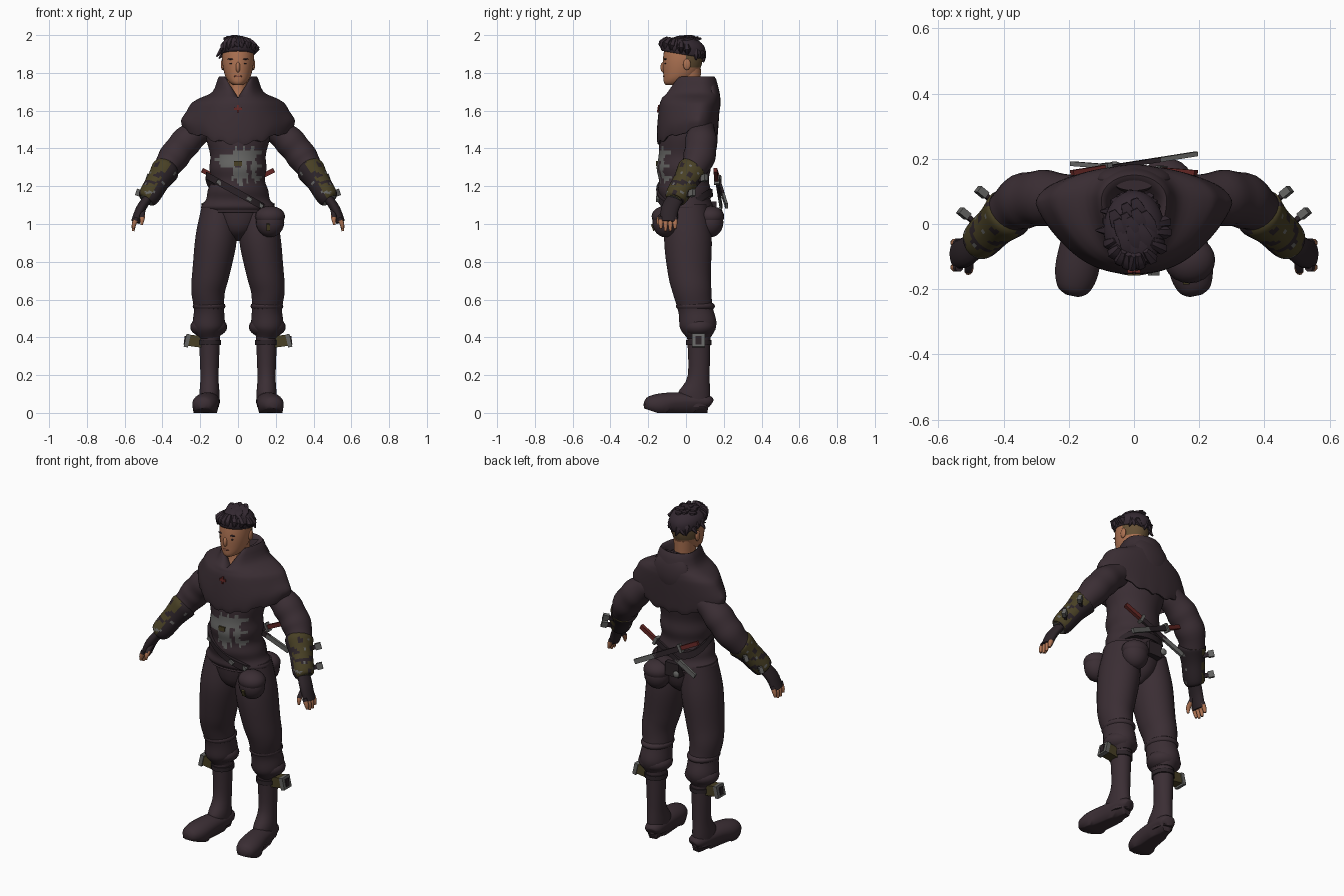
import bpy, bmesh, math, random
from mathutils import Vector

random.seed(4)
default_cube = bpy.data.objects.get("Cube")
if default_cube:
    bpy.data.objects.remove(default_cube)


def material(name, *rgb):
    mat = bpy.data.materials.new(name)
    mat.use_nodes = True
    mat.diffuse_color = (*rgb, 1)
    mat.node_tree.nodes["Principled BSDF"].inputs["Base Color"].default_value = (*rgb, 1)
    return mat


CLOTH = material("plum_cloth", .043, .027, .034)
LEATHER = material("dark_leather", .025, .017, .021)
SKIN = material("skin", .42, .17, .085)
HAIR = material("dark_hair", .034, .022, .031)
STUBBLE = material("shaved_hair", .13, .08, .035)
OLIVE = material("olive_leather", .065, .051, .018)
STEEL = material("grey_steel", .13, .13, .125)
RED = material("red_wrap", .13, .02, .018)
LIP = material("lips", .27, .09, .055)


def finish(name, bm, mats, mirror=False, rule=None):
    bmesh.ops.recalc_face_normals(bm, faces=bm.faces)
    mesh = bpy.data.meshes.new(name)
    bm.to_mesh(mesh)
    bm.free()
    for mat in mats if isinstance(mats, list) else [mats]:
        mesh.materials.append(mat)
    for face in mesh.polygons:
        face.use_smooth = True
        if rule:
            face.material_index = int(rule(face.center, face.normal))
    mesh.set_sharp_from_angle(angle=math.radians(50))
    ob = bpy.data.objects.new(name, mesh)
    bpy.context.collection.objects.link(ob)
    if mirror:
        ob.modifiers.new("mirror", 'MIRROR').use_mirror_merge = False
    return ob


def spline(rows, steps):
    """Catmull-Rom interpolation between rows of numbers."""
    out = []
    for i in range(len(rows) - 1):
        before, start, end = rows[max(i - 1, 0)], rows[i], rows[i + 1]
        after = rows[min(i + 2, len(rows) - 1)]
        for s in range(steps):
            t = s / steps
            out.append([b + t / 2 * (c - a + t * (2 * a - 5 * b + 4 * c - d + t * (3 * (b - c) + d - a)))
                        for a, b, c, d in zip(before, start, end, after)])
    return out + [rows[-1]]


def bridge(name, rings, mats, **options):
    bm = bmesh.new()
    loops = [[bm.verts.new(co) for co in ring] for ring in rings]
    for low, high in zip(loops, loops[1:]):
        for i in range(len(low)):
            bm.faces.new((low[i - 1], low[i], high[i], high[i - 1]))
    bm.faces.new(loops[0])
    bm.faces.new(loops[-1])
    return finish(name, bm, mats, **options)


def ripple(folds, index, count):
    """Cloth folds: a small wave in the radius along the part."""
    return 1 + .03 * math.sin(math.tau * folds * index / count)


def body(name, rows, mats, sides=32, steps=4, cx=0, middle=.5, folds=0, warp=None, **options):
    """Level rings; each row is height, half width, front y, back y."""
    rows, rings = spline(rows, steps), []
    for k, (z, half, front, back) in enumerate(rows):
        grow = ripple(folds, k, len(rows))
        mid = front + (back - front) * middle
        ring = []
        for i in range(sides):
            angle = math.tau * i / sides
            s = math.sin(angle)
            depth = back - mid if s > 0 else mid - front
            co = Vector((cx + grow * half * math.cos(angle), mid + grow * s * depth, z))
            ring.append(warp(co) if warp else co)
        rings.append(ring)
    return bridge(name, rings, mats, **options)


def limb(name, rows, mats, sides=16, steps=4, ref=(0, 1, 0), deep=1, folds=0, **options):
    """Tube along a path; each row is x, y, z, radius. Deep scales it along ref."""
    rows, rings = spline(rows, steps), []
    points = [Vector(row[:3]) for row in rows]
    for k, point in enumerate(points):
        along = (points[min(k + 1, len(points) - 1)] - points[max(k - 1, 0)]).normalized()
        across = along.cross(Vector(ref)).normalized()
        up = across.cross(along) * deep
        radius = rows[k][3] * ripple(folds, k, len(rows))
        angles = [math.tau * (i + .5) / sides for i in range(sides)]
        rings.append([point + radius * (across * math.cos(a) + up * math.sin(a)) for a in angles])
    return bridge(name, rings, mats, **options)


def bar(name, start, end, width, thick, mat, **options):
    radius = width / math.sqrt(2)
    return limb(name, [(*start, radius), (*end, radius)], mat, sides=4, steps=1, deep=thick / width, **options)


def ball(name, center, size, mat, **options):
    bm = bmesh.new()
    bmesh.ops.create_uvsphere(bm, u_segments=20, v_segments=12, radius=1)
    bmesh.ops.scale(bm, vec=size, verts=bm.verts)
    bmesh.ops.translate(bm, vec=center, verts=bm.verts)
    return finish(name, bm, mat, **options)


# Tunic with patched belly armour
def belly_patch(center, normal):
    x, y, z = center
    rough = .012 * math.sin(90 * z) + .01 * math.sin(140 * x)
    if y > -.05 or not 1.22 < z + rough < 1.4 or abs(x + rough) > .105:
        return False
    studs = abs(x) < .02 and abs(z - 1.32) < .02
    left_strip = x < 0 and 1.31 < z - rough < 1.38
    right_strip = x > -.03 and (z > 1.34 or x < .05 or x > .07)
    return (left_strip or right_strip) and not studs


body("tunic", [(1.06, .175, -.12, .13), (1.09, .19, -.13, .14), (1.2, .15, -.145, .125),
               (1.35, .15, -.15, .13), (1.55, .18, -.12, .15)],
     [CLOTH, STEEL], sides=90, steps=10, folds=5, rule=belly_patch)
bar("belly_buckle", (-.02, -.15, 1.32), (.02, -.15, 1.32), .025, .015, OLIVE)


# Shoulder cape with a notched hem, narrow chest and open collar
def drape(co):
    low = min(max((1.6 - co.z) / .16, 0), 1)
    notch = .014 if math.sin(11 * math.atan2(co.y, co.x)) > 0 else 0
    co.z += low * (.8 * co.x ** 2 + notch)
    if co.y < .06:
        co.x *= 1 - 4 * abs(co.x) * (.06 - co.y)
    if co.z > 1.67 and co.y < 0:
        co.z -= (co.z - 1.67) * max(0, 1 - abs(co.x) / .07)
    return co


body("shoulder_cape", [(1.45, .26, -.12, .13), (1.42, .29, -.15, .16), (1.5, .3, -.153, .17),
                       (1.62, .26, -.142, .178), (1.66, .215, -.13, .178), (1.7, .135, -.115, .176),
                       (1.78, .1, -.08, .15), (1.73, .07, -.06, .1)],
     CLOTH, sides=64, middle=.67, warp=drape)
limb("hood", [(0, .125, 1.77, .06), (0, .135, 1.7, .11), (0, .14, 1.62, .11), (0, .145, 1.53, .04)],
     CLOTH, sides=24, deep=.38)
bar("collar_stitch", (-.02, -.145, 1.61), (.02, -.145, 1.61), .015, .009, RED)
bar("collar_tie", (0, -.143, 1.63), (0, -.15, 1.59), .01, .009, RED)

# Head and face
body("neck", [(1.62, .08, -.1, .09), (1.7, .055, -.06, .075), (1.82, .06, -.06, .08)], SKIN)
body("head", [(1.735, .022, -.105, -.02), (1.75, .046, -.117, .01), (1.79, .07, -.12, .06),
              (1.87, .084, -.122, .088), (1.95, .075, -.105, .075), (1.985, .03, -.05, .03)],
     [SKIN, STUBBLE], middle=.48, rule=lambda center, normal: center.y > .01 and center.z > 1.83)
ball("nose", (0, -.12, 1.83), (.012, .015, .028), SKIN)
ball("mouth", (0, -.116, 1.782), (.022, .006, .006), LIP)
ball("ear", (.081, .005, 1.845), (.01, .02, .03), SKIN, mirror=True)
ball("eye", (.034, -.109, 1.85), (.012, .006, .004), LEATHER, mirror=True)
ball("brow", (.036, -.109, 1.873), (.02, .008, .004), HAIR, mirror=True)


# Cropped hair: a tilted cap with locks around its edge and over the crown
def tilt(co):
    co.z -= .17 * (co.y + .06) * min(1, (2 - co.z) / .08)
    return co


body("hair_cap", [(1.905, .08, -.115, .085), (1.91, .091, -.132, .1), (1.95, .09, -.13, .1),
                  (1.98, .06, -.08, .06), (1.99, .01, -.02, 0)], HAIR, warp=tilt)


def lock(name, root, middle, tip, width, **options):
    limb(name, [(*root, width / 2), (*middle, width), (*tip, width / 5)], HAIR, sides=6, steps=2, **options)


crown = Vector((0, -.02, 1.92))
for i in range(20):
    angle = math.tau * i / 20 + random.uniform(-.1, .1)
    out = Vector((.085 * math.cos(angle), .108 * math.sin(angle), -.03 * math.sin(angle)))
    drop = Vector((random.uniform(-.03, .02), 0, -random.uniform(.012, .036)))
    lock("hair_lock", crown + out * .7 + Vector((0, 0, .045)), crown + out - drop / 2, crown + out * 1.05 + drop, .02)
for i in range(12):
    spread = .018 * math.sqrt(i)
    spot = Vector((spread * math.cos(i * 2.4), spread * math.sin(i * 2.4) - .02, 1.986 - 4 * spread ** 2))
    sweep = Vector((.018, -.04, -.01))
    lock("crown_lock", spot - sweep, spot, spot + sweep, .024, ref=(0, 0, 1), deep=.5)

# Sleeves and bracers
limb("sleeve", [(.17, .075, 1.52, .065), (.27, .08, 1.44, .08), (.35, .065, 1.34, .078),
                (.42, 0, 1.23, .056), (.48, -.06, 1.13, .042)],
     CLOTH, sides=24, steps=7, deep=1.05, folds=5, mirror=True)


def camouflage(center, normal):
    spots = math.sin(75 * center.y) * math.sin(65 * center.z + 1)
    if spots < -.88:
        return 2
    return normal.x + normal.z / 2 < -.1 or abs(center.z - 1.22) < .008 or spots > .6


limb("bracer", [(.378, .042, 1.295, .06), (.388, .03, 1.28, .075), (.43, -.01, 1.215, .062),
                (.475, -.054, 1.14, .055), (.485, -.062, 1.125, .04)],
     [OLIVE, LEATHER, STEEL], sides=32, steps=7, deep=1.06, folds=2, mirror=True, rule=camouflage)
for spot in (Vector((.44, .075, 1.235)), Vector((.495, .01, 1.155))):
    reach = Vector((.03, .025, .01))
    bar("bracer_blade", spot - reach, spot + reach, .024, .014, LEATHER, mirror=True)
    bar("blade_pommel", spot + reach / 2, spot + reach * 1.3, .036, .022, STEEL, mirror=True)

# Fingerless gloves and hands
limb("glove", [(.475, -.055, 1.14, .024), (.515, -.085, 1.08, .026), (.543, -.094, 1.01, .024)],
     LEATHER, deep=1.8, mirror=True)
for i in range(4):
    y = -.133 + .025 * i
    tip = .975 - .015 * math.sin(math.pi * i / 3)
    limb("finger", [(.536, y, 1.035, .014), (.55, y, 1, .013), (.555, y, tip, .007)],
         [LEATHER, SKIN], sides=8, mirror=True, rule=lambda center, normal: center.z < 1.02)
limb("thumb", [(.505, -.1, 1.07, .015), (.507, -.14, 1.03, .014), (.51, -.148, .995, .006)],
     [LEATHER, SKIN], sides=10, mirror=True, rule=lambda center, normal: center.z < 1.04)

# Baggy trousers gathered below the knee
limb("trouser_leg", [(.1, .01, 1.1, .09), (.115, .01, .93, .11), (.142, .018, .75, .1), (.158, .032, .65, .09),
                     (.153, .05, .55, .08), (.155, .065, .46, .085), (.15, .07, .4, .056)],
     CLOTH, sides=28, steps=5, deep=1.15, mirror=True)
ball("knee_fold", (.153, .05, .565), (.087, .104, .035), CLOTH, mirror=True)
ball("trouser_cuff", (.155, .068, .455), (.098, .09, .058), CLOTH, mirror=True)
body("seat", [(.91, .02, -.02, .06), (.97, .1, -.1, .12), (1.1, .17, -.12, .135)], CLOTH)

# Soft boots with flat soles
body("boot_shaft", [(.03, .05, -.02, .125), (.1, .053, -.045, .128), (.2, .048, .01, .125),
                    (.42, .057, .005, .13)], CLOTH, cx=.151, mirror=True)
foot = limb("boot_foot", [(.14, .13, .05, .03), (.145, .1, .06, .05), (.16, -.04, .06, .062), (.175, -.14, .048, .068),
                          (.186, -.2, .045, .05), (.19, -.22, .045, .02)],
            CLOTH, sides=20, ref=(0, 0, 1), deep=.8, mirror=True)
for vert in foot.data.vertices:
    if vert.co.z < .03:
        vert.co.z = max(0, -.15 - vert.co.y) / 3

# Calf sheaths
bar("calf_sheath", (.19, .066, .375), (.262, .066, .385), .06, .06, OLIVE, mirror=True)
bar("calf_plate", (.258, .066, .38), (.28, .066, .385), .07, .07, STEEL, mirror=True)
bar("calf_slot", (.27, .066, .383), (.285, .066, .385), .045, .03, LEATHER, mirror=True)
limb("calf_strap", [(.15, .068, .385, .062), (.15, .068, .36, .062)], LEATHER, steps=1, deep=1.1, mirror=True)


# Slanted belt, buckles and pouches
def slant(co):
    co.z -= .55 * co.x * min(1, max(0, 1 - co.y * 8))
    return co


body("belt", [(1.145, .172, -.155, .143), (1.185, .168, -.158, .14)], LEATHER, sides=40, steps=1, warp=slant)
for x, y in ((-.1, -.125), (.06, -.15), (.12, -.11), (.15, -.075)):
    spot, half = Vector((x, y, 1.165 - .55 * x)), Vector((.012, 0, -.008))
    bar("belt_buckle", spot - half, spot + half, .02, .016, STEEL)
for name, x, y, out in (("front_pouch", .17, -.11, -1), ("rear_pouch", .1, .13, 1)):
    ball(name, (x, y, 1.01), (.075, .068, .08), CLOTH)
    ball(name + "_flap", (x, y, 1.04), (.079, .072, .055), CLOTH)
bar("pouch_trim", (.16, -.18, 1), (.16, -.168, .965), .02, .012, OLIVE)
bar("back_pouch", (-.02, .14, 1.12), (-.02, .14, 1.04), .09, .045, LEATHER)

# Crossed daggers on the lower back
for side in (1, -1):
    grip_end = Vector((side * .19, .155, 1.285))
    length = Vector((side * -.38, .045 - .015 * side, -.19))
    for part, start, end, width, thick, mat in (
            ("grip", 0, .27, .024, .02, RED), ("guard", .26, .3, .05, .03, STEEL),
            ("sheath", .3, .7, .03, .014, LEATHER), ("blade", .65, 1, .028, .014, STEEL)):
        bar("dagger_" + part, grip_end + length * start, grip_end + length * end, width, thick, mat)
ball("sheath_ring", (-.06, .18, 1.07), (.02, .012, .02), STEEL)
